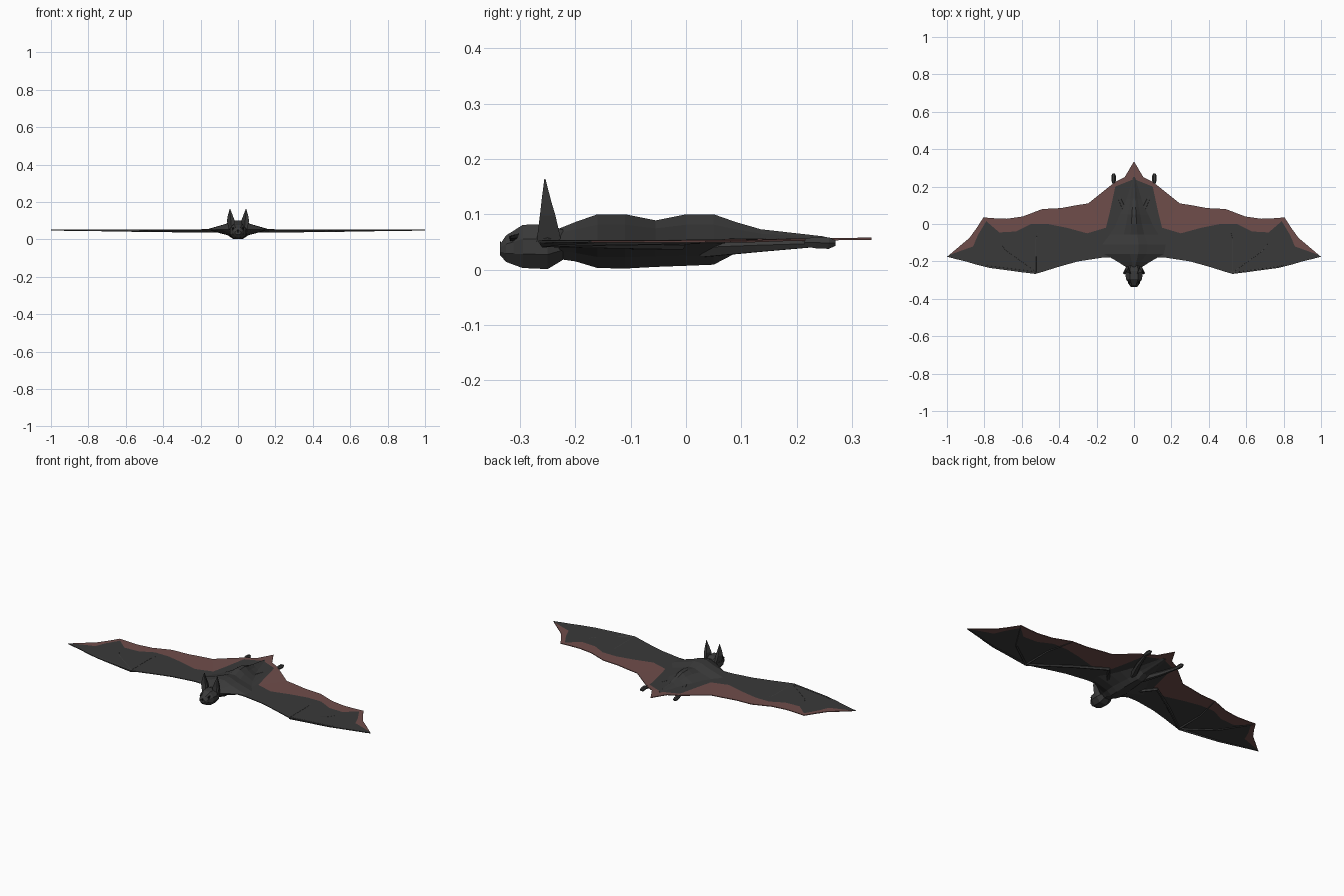
import bpy, bmesh, math
from mathutils import Vector

if "Cube" in bpy.data.objects:
    bpy.data.objects.remove(bpy.data.objects["Cube"])


def material(name, rgb):
    m = bpy.data.materials.new(name)
    m.diffuse_color = (*rgb, 1)
    m.use_nodes = True
    m.node_tree.nodes["Principled BSDF"].inputs["Base Color"].default_value = m.diffuse_color
    return m


GREY = material("charcoal fur", (0.042, 0.042, 0.042))
RED = material("brown red membrane", (0.16, 0.075, 0.07))
BONE = material("bone grey", (0.05, 0.05, 0.05))
BLACK = material("black", (0.006, 0.006, 0.006))


def make(name, bm, *mats):
    bmesh.ops.recalc_face_normals(bm, faces=bm.faces)
    me = bpy.data.meshes.new(name)
    bm.to_mesh(me)
    bm.free()
    for m in mats:
        me.materials.append(m)
    ob = bpy.data.objects.new(name, me)
    bpy.context.collection.objects.link(ob)
    return ob


def loft(name, rings, mat):
    bm = bmesh.new()
    vs = [[bm.verts.new(p) for p in r] for r in rings]
    n = len(vs[0])
    for a, b in zip(vs, vs[1:]):
        for i in range(n):
            j = (i + 1) % n
            bm.faces.new((a[i], a[j], b[j], b[i]))
    bm.faces.new(vs[0])
    bm.faces.new(vs[-1])
    return make(name, bm, mat)


def rod(name, points, mat, sides=6):
    """Tapered rod through (x, y, z, radius) points."""
    ps = [Vector(p[:3]) for p in points]
    rings = []
    for i, p in enumerate(ps):
        d = (ps[min(i + 1, len(ps) - 1)] - ps[max(i - 1, 0)]).normalized()
        up = Vector((0, 0, 1))
        side = d.cross(up).normalized()
        up = side.cross(d)
        rings.append([p + points[i][3] * (side * math.cos(2 * math.pi * k / sides)
                      + up * math.sin(2 * math.pi * k / sides)) for k in range(sides)])
    return loft(name, rings, mat)


# Wing membrane: leading edge, colour boundary, trailing edge at each station
stations = [
    (0, -.17, 0, .24, 0, .335), (.05, -.17, .05, .22, .05, .25),
    (.12, -.18, .10, .20, .10, .225), (.15, -.18, .13, .06, .145, .19),
    (.17, -.18, .15, -.02, .245, .11), (.30, -.20, .25, -.05, .31, .10),
    (.40, -.228, .36, -.02, .39, .085), (.48, -.253, .46, 0, .49, .08),
    (.527, -.267, .55, 0, .595, .04), (.60, -.258, .63, -.04, .68, .028),
    (.68, -.247, .72, -.045, .74, .03), (.77, -.235, .79, .015, .805, .035),
    (.85, -.215, .835, -.06, .84, -.02), (.90, -.20, .86, -.12, .88, -.075),
    (.95, -.188, .93, -.145, .94, -.125), (1, -.175, .985, -.165, .995, -.172)]
bm = bmesh.new()
for s in (1, -1):
    rows = [[bm.verts.new((s * q[k], q[k + 1], .051 + .015 * max(0, q[k + 1]) * (q[k] < .2)))
             for k in (0, 2, 4)] for q in stations]
    for a, b in zip(rows, rows[1:]):
        for k in (0, 1):
            f = bm.faces.new((a[k], b[k], b[k + 1], a[k + 1]))
            f.material_index = k
bmesh.ops.remove_doubles(bm, verts=bm.verts, dist=1e-5)
wing = make("wing_membrane", bm, GREY, RED)
wing.modifiers.new("thickness", "SOLIDIFY").thickness = .004
wing.modifiers["thickness"].offset = 0

# Body: y, half width at wing level, half width of belly, bottom z, top z
rings = []
for y, w, b, lo, hi in [(-.235, .035, .026, .02, .072), (-.20, .09, .04, .015, .086),
                        (-.16, .16, .05, .003, .10), (-.11, .17, .055, .002, .10),
                        (-.055, .13, .05, .005, .089), (0, .10, .045, .007, .10),
                        (.05, .08, .035, .009, .10), (.09, .06, .028, .03, .086),
                        (.135, .045, .02, .035, .073), (.25, .012, .008, .047, .06)]:
    m = .053
    half = [(b * .45, lo), (b, lo * .6 + m * .4), (w, m), (w * .42, m + .6 * (hi - m)), (w * .14, hi)]
    rings.append([(x, y, z) for x, z in half] + [(-x, y, z) for x, z in reversed(half)])
loft("body", rings, GREY)

# Head: y, half width, bottom z, top z
rings = []
for y, w, lo, hi in [(-.336, .017, .026, .046), (-.325, .026, .014, .062), (-.312, .031, .009, .070),
                     (-.295, .043, .003, .081), (-.25, .047, .001, .082), (-.222, .034, .018, .072)]:
    c, h = (lo + hi) / 2, (hi - lo) / 2
    rings.append([(w * x, y, c + h * z) for x, z in
                  [(.5, -1), (1, -.35), (1, .35), (.5, 1), (-.5, 1), (-1, .35), (-1, -.35), (-.5, -1)]])
loft("head", rings, GREY)
rod("nose", [(0, -.334, .044, .010), (0, -.3365, .044, .006)], BLACK)

for s, side in ((1, "right"), (-1, "left")):
    # Ears: leaf-shaped, hollow toward the front
    rings = []
    for z, x, w, y0, y1 in [(.05, .034, .014, -.27, -.225), (.098, .038, .021, -.264, -.236),
                            (.125, .041, .014, -.261, -.244), (.164, .043, .001, -.256, -.254)]:
        rings.append([(s * x, y0 + .35 * (y1 - y0), z), (s * (x + w), y0, z),
                      (s * (x + .4 * w), y1, z), (s * (x - .4 * w), y1, z), (s * (x - w), y0, z)])
    loft(side + "_ear", rings, GREY)
    # Eyes
    rod(side + "_eye", [(s * .024, -.300, .058, .009), (s * .027, -.318, .056, .005)], BLACK)
    # Arm, fingers and thumb, lying under the membrane
    wrist = (s * .525, -.258, .047, .007)
    rod(side + "_arm", [(s * .07, -.13, .046, .011), (s * .165, -.01, .044, .009),
                        (s * .33, -.115, .045, .008), wrist], BONE)
    for i, path in enumerate([[(.76, -.228), (.985, -.175)], [(.69, -.14), (.798, .025)],
                              [(.525, -.08), (.49, .07)]]):
        rod(f"{side}_finger_{i + 1}", [wrist] + [(s * x, y, .049, r) for (x, y), r in zip(path, (.005, .002))], BONE, 5)
    # Leg and foot
    rod(side + "_leg", [(s * .03, .03, .04, .02), (s * .075, .13, .044, .014), (s * .107, .225, .047, .008)], GREY)
    rod(side + "_foot", [(s * .107, .215, .049, .008), (s * .109, .235, .049, .012),
                         (s * .109, .258, .048, .012), (s * .109, .27, .048, .006)], GREY)
